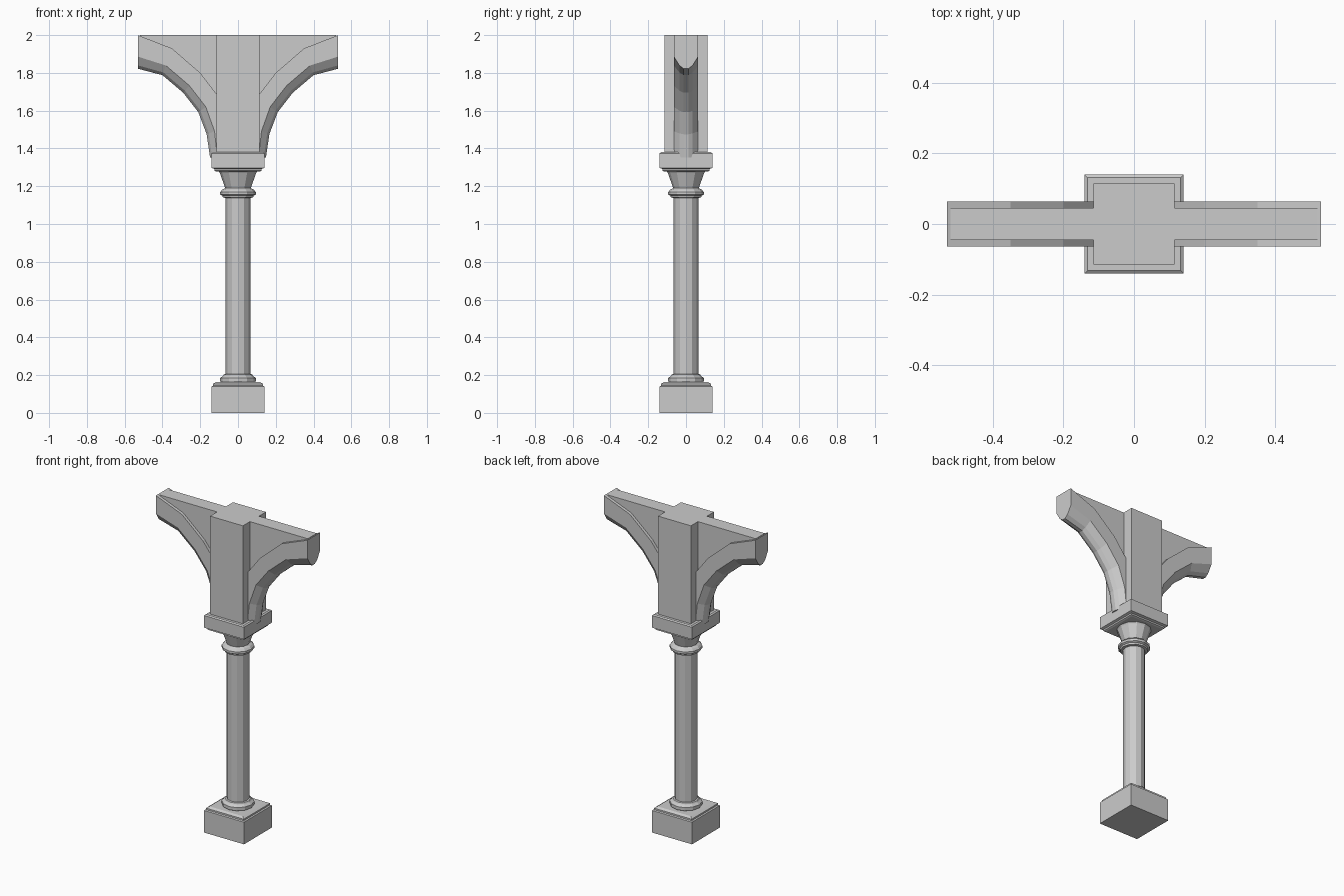
import bpy, bmesh, math

if "Cube" in bpy.data.objects:
    bpy.data.objects.remove(bpy.data.objects["Cube"])


def make(name, verts, faces):
    me = bpy.data.meshes.new(name)
    me.from_pydata(verts, [], faces)
    bm = bmesh.new()
    bm.from_mesh(me)
    bmesh.ops.recalc_face_normals(bm, faces=bm.faces)
    bm.to_mesh(me)
    bm.free()
    ob = bpy.data.objects.new(name, me)
    bpy.context.collection.objects.link(ob)
    return ob


def loft(name, rings):
    """Skin a list of equal-length closed rings and cap both ends."""
    n = len(rings[0])
    verts = [v for r in rings for v in r]
    faces = [(i * n + j, i * n + (j + 1) % n, (i + 1) * n + (j + 1) % n, (i + 1) * n + j)
             for i in range(len(rings) - 1) for j in range(n)]
    faces += [tuple(range(n)), tuple(range(len(verts) - n, len(verts)))]
    return make(name, verts, faces)


def turned(name, profile, sides=12):
    """Profile of (radius, z); four sides gives a square with that half width."""
    k, a0 = (math.sqrt(2), math.pi / 4) if sides == 4 else (1, 0)
    return loft(name, [[(k * r * math.cos(a0 + math.tau * i / sides),
                         k * r * math.sin(a0 + math.tau * i / sides), z)
                        for i in range(sides)] for r, z in profile])


# Square blocks: plinth, abacus and upper post
turned("plinth", [(.14, 0), (.14, .14), (.132, .144), (.132, .154), (.117, .163)], 4)
turned("abacus", [(.115, 1.278), (.125, 1.282), (.125, 1.292), (.14, 1.297),
                  (.14, 1.374), (.132, 1.38)], 4)
turned("upper_post", [(.115, 1.37), (.115, 2.0)], 4)

# Round column with base moulding, collar and flared capital
turned("column", [(.09, .16), (.094, .168), (.094, .185), (.08, .196), (.075, .204), (.065, .206),
                  (.065, 1.138), (.08, 1.14), (.083, 1.15), (.094, 1.156), (.094, 1.17),
                  (.083, 1.182), (.068, 1.19), (.096, 1.27), (.102, 1.28)])

# Curved brackets: moulded rib plus a thinner web filling up to the top
lower = [(.53, 1.822), (.40, 1.788), (.29, 1.695), (.21, 1.592), (.166, 1.475), (.148, 1.353)]
upper = [(.53, 2.0), (.35, 1.93), (.20, 1.80), (.10, 1.67), (.05, 1.52), (.04, 1.353)]
# Rib section: (fraction from lower to upper edge, half thickness)
half = [(0, .012), (.10, .035), (.36, .064), (1, .064)]
section = half + [(t, -y) for t, y in reversed(half)]

for side, s in (("right", 1), ("left", -1)):
    loft(side + "_bracket_rib",
         [[(s * (a[0] + t * (b[0] - a[0])), y, a[1] + t * (b[1] - a[1])) for t, y in section]
          for a, b in zip(lower, upper)])
    outline = [(.52, 2.0), (.52, 1.99)] + upper[1:5] + [(.05, 2.0)]
    loft(side + "_bracket_web",
         [[(s * x, y, z) for x, z in outline] for y in (-.045, .045)])
